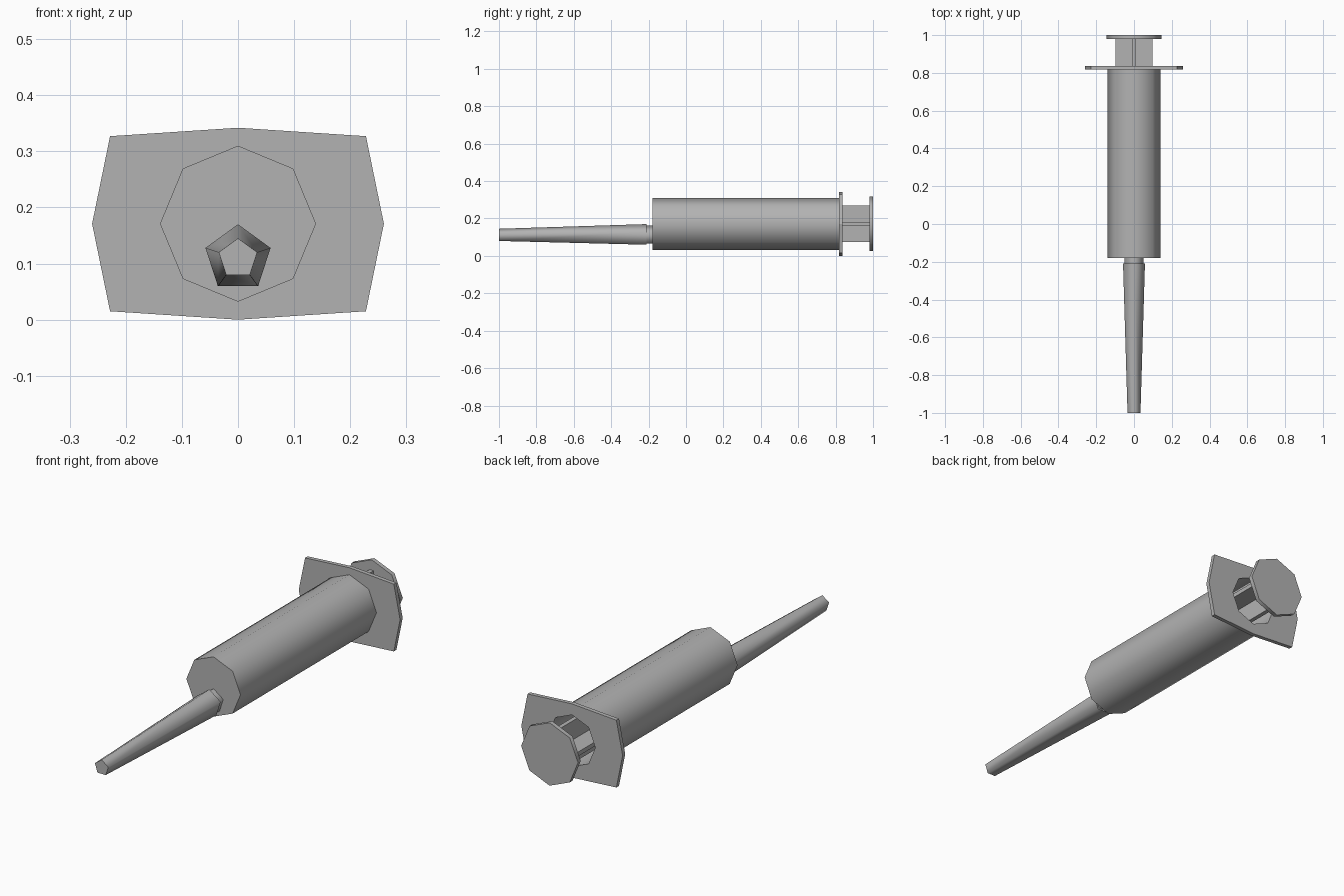
import bpy
import bmesh
import math

cube = bpy.data.objects.get("Cube")
if cube:
    bpy.data.objects.remove(cube, do_unlink=True)

AXIS_Z = 0.171      # barrel axis height
NOZZLE_Z = 0.109    # offset nozzle axis height

grey = bpy.data.materials.new("grey plastic")
grey.use_nodes = True
colour = (0.45, 0.45, 0.45, 1)
grey.diffuse_color = colour
grey.node_tree.nodes["Principled BSDF"].inputs["Base Color"].default_value = colour


def polygon(sides, radius, z):
    """Regular outline with one corner pointing up."""
    angles = [math.pi / 2 + 2 * math.pi * i / sides for i in range(sides)]
    return [(radius * math.cos(a), z + radius * math.sin(a)) for a in angles]


def loft(name, sections, caps=True, loop=False, smooth=True):
    """Join (y, outline) sections along y, capped or looped into a tube."""
    bm = bmesh.new()
    rings = [[bm.verts.new((x, y, z)) for x, z in outline] for y, outline in sections]
    pairs = list(zip(rings, rings[1:]))
    if loop:
        pairs.append((rings[-1], rings[0]))
    for a, b in pairs:
        for i in range(len(a)):
            j = (i + 1) % len(a)
            bm.faces.new((a[i], a[j], b[j], b[i]))
    if caps and not loop:
        bm.faces.new(rings[0])
        bm.faces.new(rings[-1])
    bmesh.ops.recalc_face_normals(bm, faces=bm.faces)
    mesh = bpy.data.meshes.new(name)
    bm.to_mesh(mesh)
    bm.free()
    mesh.materials.append(grey)
    obj = bpy.data.objects.new(name, mesh)
    bpy.context.collection.objects.link(obj)
    if smooth:
        bpy.ops.object.select_all(action="DESELECT")
        obj.select_set(True)
        bpy.context.view_layer.objects.active = obj
        bpy.ops.object.shade_smooth_by_angle(angle=math.radians(75))
    return obj


def octagon(radius):
    return polygon(8, radius, AXIS_Z)


def pentagon(radius):
    return polygon(5, radius, NOZZLE_Z)


# Hollow barrel, closed at the front and open at the back
loft("barrel", [(-0.18, octagon(0.139)), (0.82, octagon(0.139)),
                (0.82, octagon(0.12)), (-0.16, octagon(0.12))])

# Finger flange: stretched octagon with a hole for the plunger
corner_x, corner_z = 0.228, 0.156
flange_outline = []
for x, z in octagon(1):
    dx, dz = round(x, 3), round(z - AXIS_Z, 3)
    if abs(dx) > 0.1 and abs(dz) > 0.1:
        point = (math.copysign(corner_x, dx), math.copysign(corner_z, dz))
    else:
        point = (0.26 * dx, 0.171 * dz)
    flange_outline.append((point[0], AXIS_Z + point[1]))
loft("finger_flange", [(0.817, flange_outline), (0.836, flange_outline),
                       (0.836, octagon(0.12)), (0.817, octagon(0.12))],
     loop=True, smooth=False)

# Plunger: cross-shaped rod, piston and thumb plate
half, thick = 0.098, 0.01
quarter = [(half, thick), (thick, thick), (thick, half)]
cross = []
for turn in range(4):
    for x, z in quarter:
        for _ in range(turn):
            x, z = -z, x
        cross.append((x, AXIS_Z + z))
loft("plunger_rod", [(0.0, cross), (0.981, cross)], smooth=False)
loft("plunger_piston", [(-0.06, octagon(0.118)), (0.0, octagon(0.118))])
loft("thumb_plate", [(0.98, octagon(0.146)), (1.0, octagon(0.146))])

# Nozzle: short neck and tapered tip
loft("nozzle_neck", [(-0.22, pentagon(0.053)), (-0.175, pentagon(0.053))])
loft("nozzle_tip", [(-1.0, pentagon(0.036)), (-0.21, pentagon(0.061))])
